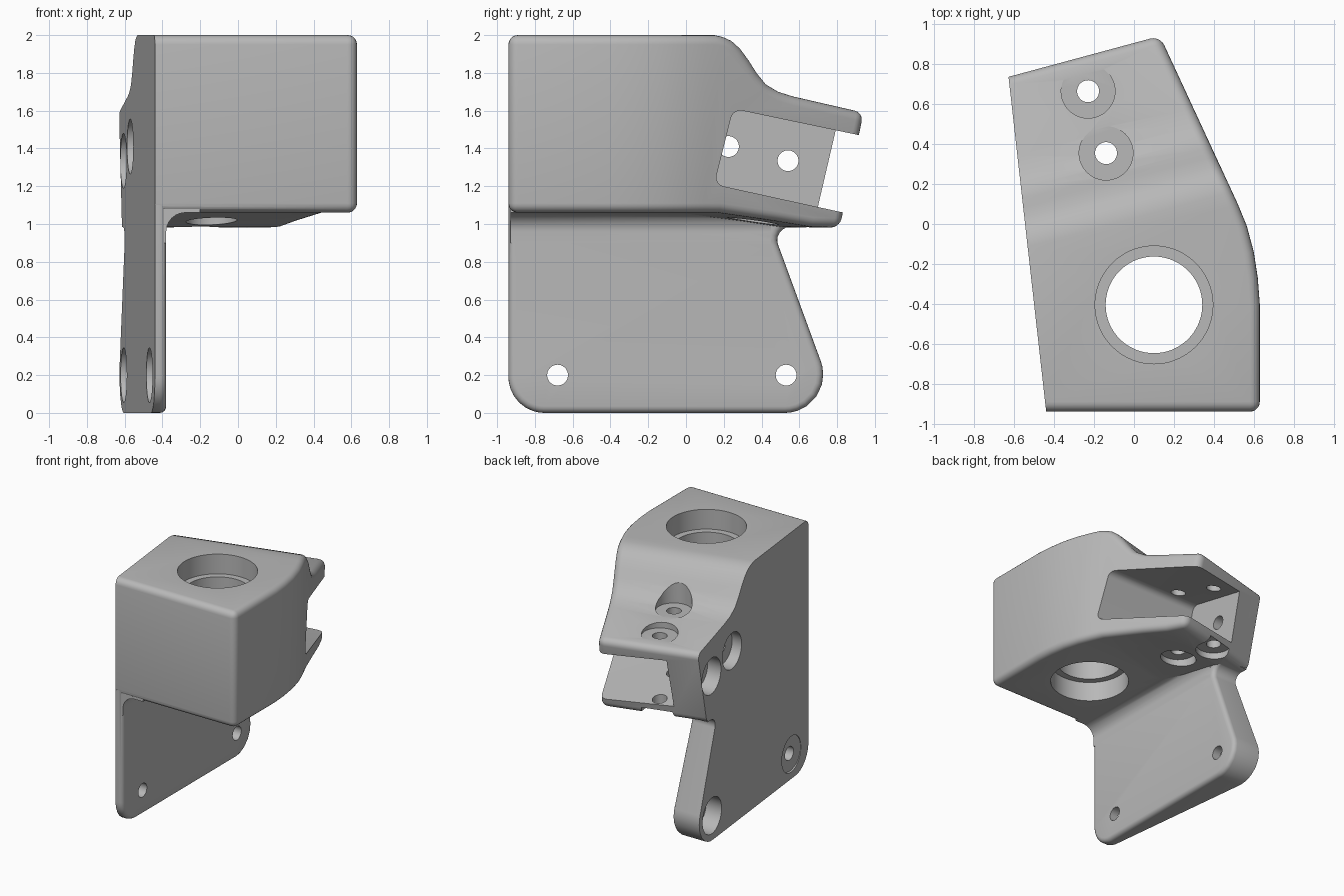
import bpy, bmesh, math
from mathutils import Vector

if "Cube" in bpy.data.objects:
    bpy.data.objects.remove(bpy.data.objects["Cube"])

grey = bpy.data.materials.new("plain_grey")
grey.use_nodes = True
grey.diffuse_color = (0.48, 0.48, 0.48, 1)
grey.node_tree.nodes["Principled BSDF"].inputs["Base Color"].default_value = (0.48, 0.48, 0.48, 1)

SKEW = 0.27  # the rear end runs at a slant across the width


def along_x(a, b, t): return Vector((t, a, b))
def along_y(a, b, t): return Vector((a, t, b))
def along_z(a, b, t): return Vector((a, b, t))
def along_slant(a, b, t): return Vector((t, a + SKEW * t, b))


def rounded(corners, steps=8):
    """Outline from (a, b, tangent length) corners, with arcs."""
    out = []
    for i, (a, b, r) in enumerate(corners):
        p = Vector((a, b))
        if not r:
            out.append((a, b))
            continue
        u = (Vector(corners[i - 1][:2]) - p).normalized()
        w = (Vector(corners[(i + 1) % len(corners)][:2]) - p).normalized()
        half = u.angle(w) / 2
        c = p + (u + w).normalized() * r / math.cos(half)
        s, e = p + u * r - c, p + w * r - c
        for k in range(steps + 1):
            d = s.lerp(e, k / steps).normalized()
            out.append(tuple(c + d * s.length))
    return out


def prism(name, outline, place, lo, hi):
    bm = bmesh.new()
    ends = [[bm.verts.new(place(a, b, t)) for a, b in outline] for t in (lo, hi)]
    bm.faces.new(ends[0])
    bm.faces.new(ends[1])
    n = len(outline)
    for i in range(n):
        j = (i + 1) % n
        bm.faces.new((ends[0][i], ends[0][j], ends[1][j], ends[1][i]))
    bmesh.ops.recalc_face_normals(bm, faces=bm.faces)
    mesh = bpy.data.meshes.new(name)
    bm.to_mesh(mesh)
    bm.free()
    ob = bpy.data.objects.new(name, mesh)
    bpy.context.collection.objects.link(ob)
    return ob


def rod(name, a, b, r, place, lo, hi, n=48):
    ring = [(a + r * math.cos(math.tau * i / n), b + r * math.sin(math.tau * i / n)) for i in range(n)]
    return prism(name, ring, place, lo, hi)


def combine(target, other, operation):
    """Apply a boolean and discard the tool object."""
    mod = target.modifiers.new("combine", 'BOOLEAN')
    mod.operation = operation
    mod.solver = 'EXACT'
    mod.object = other
    bpy.context.view_layer.update()
    graph = bpy.context.evaluated_depsgraph_get()
    mesh = bpy.data.meshes.new_from_object(target.evaluated_get(graph))
    target.modifiers.clear()
    target.data = mesh
    bpy.data.objects.remove(other)


def round_edges(ob, rule, width, segments=5):
    bm = bmesh.new()
    bm.from_mesh(ob.data)
    bmesh.ops.remove_doubles(bm, verts=bm.verts, dist=0.0005)
    edges = [e for e in bm.edges if len(e.link_faces) == 2 and rule(e)]
    bmesh.ops.bevel(bm, geom=edges, offset=width, offset_type='OFFSET', segments=segments,
                    profile=0.5, affect='EDGES', clamp_overlap=False)
    bm.to_mesh(ob.data)
    bm.free()


# Head block: plan outline trimmed by the side profile
plan = [(-1, -0.94), (0.63, -0.94), (0.63, -0.4), (0.62, -0.27), (0.6, -0.14), (0.565, -0.01),
        (0.52, 0.1), (0.05, 1.115), (-1, 1.115)]
body = prism("bracket", plan, along_z, 0.5, 2.5)
profile = [(-2, 2), (0.03, 2), (0.08, 1.99), (0.13, 1.97), (0.18, 1.93), (0.23, 1.87),
           (0.28, 1.8), (0.335, 1.74), (0.41, 1.7), (0.5, 1.675), (0.917, 1.59),
           (0.775, 0.98), (0.6, 0.985), (0.4, 1.015), (0.05, 1.06), (-2, 1.06)]
combine(body, prism("profile", profile, along_slant, -1.3, 1.3), 'INTERSECT')
round_edges(body, lambda e: e.calc_face_angle(0) > 0.6 and e.is_convex
            and max(v.co.x for v in e.verts) > -0.99, 0.05)

# Mounting plate below the block, with a rounded inner rim
plate_outline = rounded([(-0.94, 0, 0.19), (0.814, 0, 0.29), (0.453, 0.985, 0.1),
                         (0.6, 0.985, 0), (0.6, 1.1, 0), (-0.94, 1.1, 0)])
plate = prism("plate", plate_outline, along_x, -1, -0.38)
round_edges(plate, lambda e: min(v.co.x for v in e.verts) > -0.39, 0.035, 4)
combine(body, plate, 'UNION')

# Inside fillet between plate and block
fillet = rounded([(-0.38, 0.9, 0), (-0.38, 1.06, 0.1), (-0.2, 1.06, 0), (-0.2, 1.09, 0),
                  (-0.45, 1.09, 0), (-0.45, 0.9, 0)])
combine(body, prism("fillet", fillet, along_y, -0.93, 0.45), 'UNION')

# Slanted outer face
outside = [(-0.44 + 0.0115, -1.04), (-0.44 - 0.19 * 1.3, -0.94 + 1.69 * 1.3), (-2, 1.3), (-2, -1.04)]
combine(body, prism("outside", outside, along_z, -0.5, 2.5), 'DIFFERENCE')

# Rear clamp pocket
pocket = rounded([(0.25, 1.61, 0.05), (0.15, 1.21, 0.05), (1.2, 0.98, 0), (1.3, 1.39, 0)])
combine(body, prism("pocket", pocket, along_x, -0.38, 1.5), 'DIFFERENCE')

# Main bore with a seat at each end
for r, lo, hi in ((0.242, 0.5, 2.5), (0.295, 1.84, 2.5), (0.295, 0.5, 1.22)):
    combine(body, rod("bore", 0.1, -0.405, r, along_z, lo, hi, 72), 'DIFFERENCE')

# Side bolt holes, counterbored from the outer face
for y, z, seat in ((-0.68, 0.2, -0.45), (0.53, 0.2, -0.45), (0.225, 1.41, -0.47), (0.54, 1.335, -0.47)):
    combine(body, rod("bolt", y, z, 0.055, along_x, -1, -0.3), 'DIFFERENCE')
    combine(body, rod("counterbore", y, z, 0.145, along_x, -1, seat), 'DIFFERENCE')

# Clamp bolt holes, counterbored above and below
for x, y, top, under in ((-0.23, 0.665, 1.61, 1.035), (-0.14, 0.355, 1.67, 1.08)):
    combine(body, rod("bolt", x, y, 0.055, along_z, 0.9, 2.2), 'DIFFERENCE')
    combine(body, rod("counterbore", x, y, 0.135, along_z, top, 2.2), 'DIFFERENCE')
    combine(body, rod("counterbore", x, y, 0.135, along_z, 0.85, under), 'DIFFERENCE')

body.data.materials.clear()
body.data.materials.append(grey)
for face in body.data.polygons:
    face.material_index = 0
bpy.ops.object.select_all(action='DESELECT')
body.select_set(True)
bpy.context.view_layer.objects.active = body
bpy.ops.object.shade_smooth_by_angle(angle=math.radians(30))
